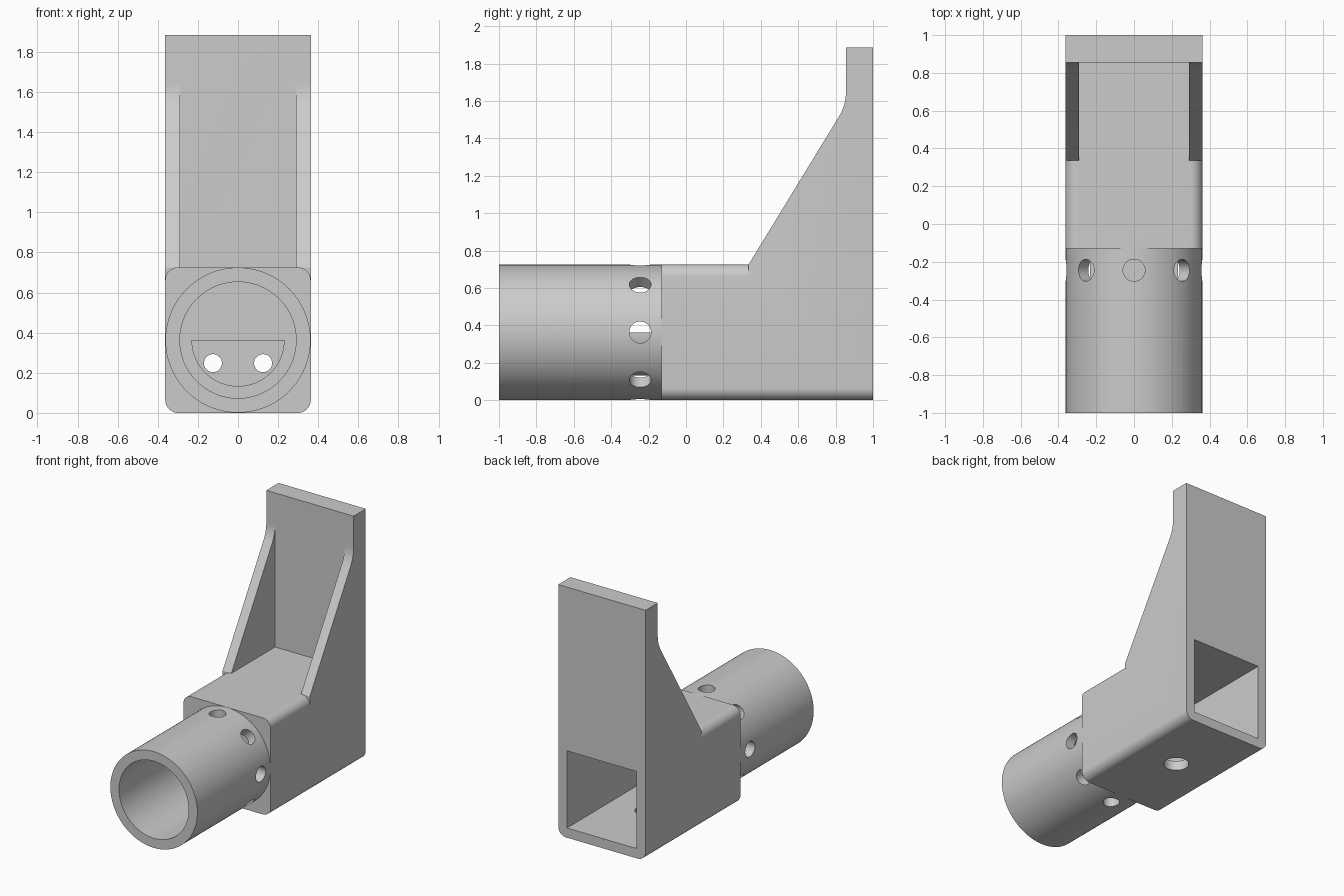
import bpy, bmesh
from math import sin, cos, pi
from mathutils import Vector, Matrix

if "Cube" in bpy.data.objects:
    bpy.data.objects.remove(bpy.data.objects["Cube"])

HALF = 0.363      # half width of the housing, also the tube axis height
BORE = 0.29       # tube bore radius and cavity half width
TOP = 2 * HALF    # top of the housing
FRONT = -0.13     # front face of the housing
RIB = 0.335       # where the ribs start
PLATE = 0.855     # front of the upright plate
HEIGHT = 1.885
ROUND = 0.065

grey = bpy.data.materials.new("plain grey")
grey.use_nodes = True
grey.diffuse_color = (0.6, 0.6, 0.6, 1)
grey.node_tree.nodes["Principled BSDF"].inputs["Base Color"].default_value = (0.6, 0.6, 0.6, 1)


def prism(name, points, axis, start, end):
    """Extrude a profile along x (points are y, z) or along y (points are x, z)."""
    def place(p, d):
        return (d, p[0], p[1]) if axis == "x" else (p[0], d, p[1])
    bm = bmesh.new()
    face = bm.faces.new([bm.verts.new(place(p, start)) for p in points])
    new = bmesh.ops.extrude_face_region(bm, geom=[face])["geom"]
    shift = Vector(place((0, 0), end - start))
    bmesh.ops.translate(bm, vec=shift, verts=[v for v in new if isinstance(v, bmesh.types.BMVert)])
    bmesh.ops.recalc_face_normals(bm, faces=bm.faces)
    mesh = bpy.data.meshes.new(name)
    bm.to_mesh(mesh)
    bm.free()
    mesh.materials.append(grey)
    obj = bpy.data.objects.new(name, mesh)
    bpy.context.collection.objects.link(obj)
    return obj


def arc(cx, cz, r, a0, a1, n):
    return [(cx + r * cos(a0 + (a1 - a0) * i / n), cz + r * sin(a0 + (a1 - a0) * i / n))
            for i in range(n + 1)]


def circle(cx, cz, r, n):
    return arc(cx, cz, r, 0, 2 * pi, n)[:-1]


def rect(a0, b0, a1, b1):
    return [(a0, b0), (a1, b0), (a1, b1), (a0, b1)]


def combine(target, tool, operation="DIFFERENCE"):
    mod = target.modifiers.new(operation, "BOOLEAN")
    mod.operation = operation
    mod.solver = "EXACT"
    mod.object = tool
    bpy.context.view_layer.objects.active = target
    bpy.ops.object.modifier_apply(modifier=mod.name)
    bpy.data.objects.remove(tool)


# Housing, ribs and upright plate from one side profile with a soft bend
p0, p1, p2 = Vector((0.818, 1.517)), Vector((PLATE, 1.577)), Vector((PLATE, 1.647))
bend = [tuple(p0 * (1 - t) ** 2 + p1 * 2 * t * (1 - t) + p2 * t * t)
        for t in [i / 10 for i in range(11)]]
side = [(FRONT, 0), (1, 0), (1, HEIGHT), (PLATE, HEIGHT)] + bend[::-1] + [(RIB, TOP), (FRONT, TOP)]
body = prism("tube_bracket", side, "x", -HALF, HALF)

# Open space between the ribs
combine(body, prism("rib_gap", rect(0, TOP, PLATE, 2), "x", -BORE, BORE))

# Rounded long edges, full length below and up to the ribs above
for sx in (-1, 1):
    for low in (True, False):
        sz = -1 if low else 1
        c = HALF - ROUND
        curve = [(sx * x, HALF + sz * z) for x, z in arc(c, c, ROUND, 0, pi / 2, 10)]
        out = HALF + 0.05
        corner = [(sx * c, HALF + sz * out), (sx * out, HALF + sz * out), (sx * out, HALF + sz * c)]
        combine(body, prism("edge_cutter", curve + corner, "y", FRONT - 0.1, 1.1 if low else RIB))

# Rear rectangular socket and its hole underneath
combine(body, prism("socket_cutter", rect(-BORE, HALF - BORE, BORE, HALF + BORE), "y", -0.06, 1.1))
drain = prism("floor_hole_cutter", circle(0, 0, 0.087, 40), "y", -0.1, 0.1)
drain.data.transform(Matrix.Translation((0, 0.457, 0)) @ Matrix.Rotation(pi / 2, 4, "X"))
combine(body, drain)

# Front tube with its bore
combine(body, prism("tube", circle(0, HALF, HALF - 0.001, 96), "y", -1, FRONT + 0.02), "UNION")
combine(body, prism("bore_cutter", circle(0, HALF, BORE, 96), "y", -1.1, FRONT))

# Ring of eight holes through the tube wall
for i in range(8):
    hole = prism("ring_hole_cutter", circle(0, 0, 0.058, 32), "y", 0.2, 0.5)
    turn = Matrix.Rotation(i * pi / 4, 4, "Y") @ Matrix.Rotation(pi / 2, 4, "X")
    hole.data.transform(Matrix.Translation((0, -0.245, HALF)) @ turn)
    combine(body, hole)

# Half-round plug inside the tube, drilled through to the socket
plug = arc(0, HALF, 0.232, pi, 2 * pi, 40)
combine(body, prism("plug", plug, "y", -0.37, FRONT + 0.02), "UNION")
for sx in (-1, 1):
    combine(body, prism("plug_hole_cutter", circle(sx * 0.125, 0.248, 0.045, 32), "y", -0.5, 0.1))

bpy.ops.object.select_all(action="DESELECT")
body.select_set(True)
bpy.context.view_layer.objects.active = body
bpy.ops.object.shade_smooth_by_angle(angle=pi / 6)
